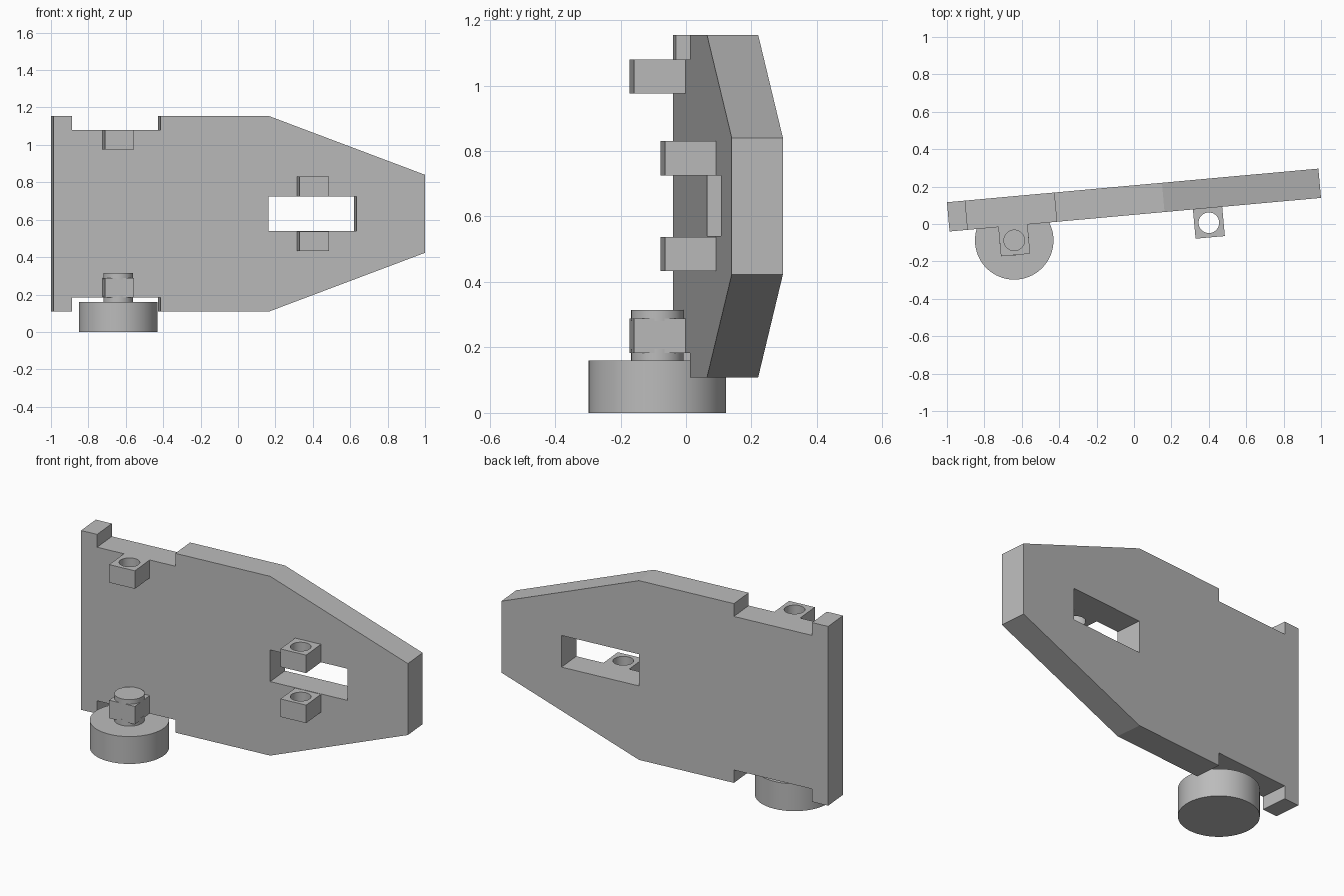
import bpy, bmesh, math
from mathutils import Matrix, Vector

if "Cube" in bpy.data.objects:
    bpy.data.objects.remove(bpy.data.objects["Cube"], do_unlink=True)

grey = bpy.data.materials.new("plain grey")
grey.use_nodes = True
colour = (0.5, 0.5, 0.5, 1)
grey.diffuse_color = colour
grey.node_tree.nodes["Principled BSDF"].inputs["Base Color"].default_value = colour

# The plate and lugs share a frame turned about z: u along the plate, v to the back
FRAME = Matrix.Translation((-0.986, -0.04, 0)) @ Matrix.Rotation(math.radians(5.17), 4, "Z")
THICK = 0.157
MID = 0.6315


def finish(name, bm):
    bmesh.ops.recalc_face_normals(bm, faces=bm.faces)
    mesh = bpy.data.meshes.new(name)
    bm.to_mesh(mesh)
    bm.free()
    mesh.materials.append(grey)
    obj = bpy.data.objects.new(name, mesh)
    bpy.context.collection.objects.link(obj)
    return obj


def box(name, u, v, z):
    bm = bmesh.new()
    bmesh.ops.create_cube(bm, size=1)
    for vert in bm.verts:
        vert.co = FRAME @ Vector([a + (b - a) * (c + 0.5) for (a, b), c in zip((u, v, z), vert.co)])
    return finish(name, bm)


def turned(name, centre, profile, segments=64):
    """Solid of revolution about a vertical axis from (radius, z) pairs."""
    bm = bmesh.new()
    rings = []
    for r, z in profile:
        angles = [2 * math.pi * i / segments for i in range(segments)]
        rings.append([bm.verts.new((centre.x + r * math.cos(a), centre.y + r * math.sin(a), z))
                      for a in angles])
    for low, high in zip(rings, rings[1:]):
        for i in range(segments):
            j = (i + 1) % segments
            bm.faces.new((low[i], low[j], high[j], high[i]))
    bm.faces.new(rings[0])
    bm.faces.new(rings[-1])
    return finish(name, bm)


def cut(obj, cutter):
    cutter.hide_render = True
    mod = obj.modifiers.new("cut", "BOOLEAN")
    mod.operation, mod.solver, mod.object = "DIFFERENCE", "EXACT", cutter
    activate(obj)
    bpy.ops.object.modifier_apply(modifier=mod.name)
    bpy.data.objects.remove(cutter, do_unlink=True)


def activate(obj):
    bpy.ops.object.select_all(action="DESELECT")
    obj.select_set(True)
    bpy.context.view_layer.objects.active = obj


def smooth(obj):
    activate(obj)
    bpy.ops.object.shade_smooth_by_angle(angle=math.radians(30))


# Plate: upper outline mirrored about the middle height, then thickened
upper = [(0, 1.155), (0.098, 1.155), (0.098, 1.08), (0.575, 1.08),
         (0.575, 1.155), (1.154, 1.155), (1.994, 0.84)]
outline = upper + [(u, 2 * MID - z) for u, z in reversed(upper)]
bm = bmesh.new()
face = bm.faces.new([bm.verts.new((u, 0, z)) for u, z in outline])
extruded = bmesh.ops.extrude_face_region(bm, geom=[face])["geom"]
bmesh.ops.translate(bm, vec=(0, THICK, 0),
                    verts=[g for g in extruded if isinstance(g, bmesh.types.BMVert)])
bm.transform(FRAME)
plate = finish("plate", bm)
cut(plate, box("slot_cutter", (1.154, 1.627), (-0.1, 0.3), (0.54, 0.725)))

# Drilled lugs on the front face, in pairs above and below the middle
for place, u, low in (("wheel_end", 0.34, 0.975), ("slot", 1.385, 0.725)):
    centre = FRAME @ Vector((u, -THICK / 2, 0))
    for side in ("upper", "lower"):
        z = (low, low + 0.105)
        if side == "lower":
            z = (2 * MID - z[1], 2 * MID - z[0])
        lug = box(f"{side}_{place}_lug", (u - THICK / 2, u + THICK / 2), (-THICK, 0), z)
        cut(lug, turned("hole_cutter", centre, [(0.055, z[0] - 0.1), (0.055, z[1] + 0.1)]))
        smooth(lug)

# Wheel with a collared pin held by the lower lug
axis = FRAME @ Vector((0.34, -THICK / 2, 0))
smooth(turned("wheel", axis, [(0.21, 0), (0.21, 0.16)]))
smooth(turned("wheel_pin", axis, [(0.08, 0.155), (0.08, 0.195), (0.05, 0.195),
                                  (0.05, 0.28), (0.08, 0.28), (0.08, 0.315)]))
